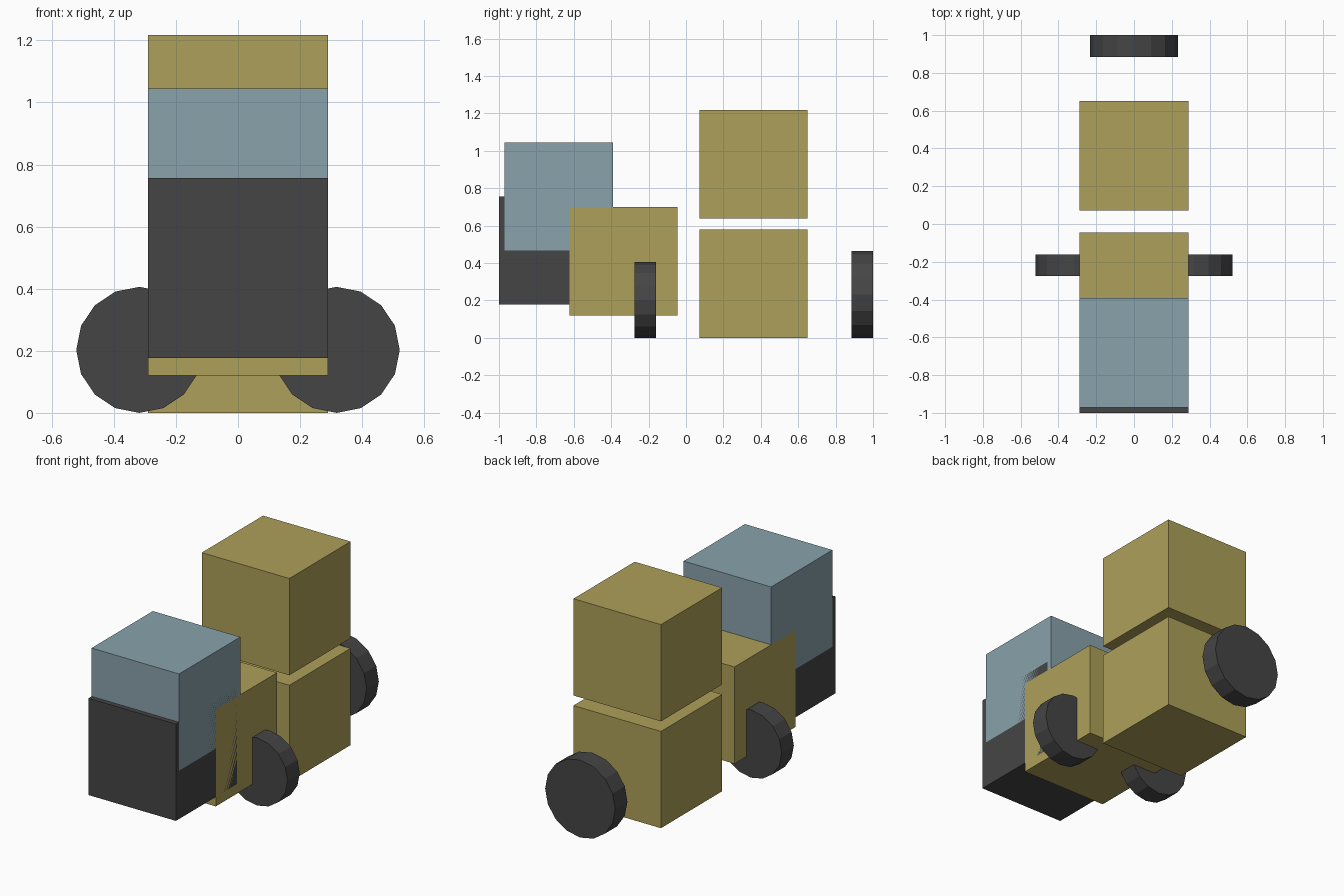
import bpy
from math import radians

if "Cube" in bpy.data.objects:
    bpy.data.objects.remove(bpy.data.objects["Cube"])


def material(name, rgb):
    m = bpy.data.materials.new(name)
    m.diffuse_color = (*rgb, 1)
    m.use_nodes = True
    m.node_tree.nodes["Principled BSDF"].inputs["Base Color"].default_value = m.diffuse_color
    return m


OCHRE = material("ochre", (0.42, 0.35, 0.10))
BLUE = material("glass_blue", (0.25, 0.36, 0.41))
DARK = material("dark_grey", (0.06, 0.06, 0.06))
SIZE = 0.579
WHEEL_WIDTH = 0.115


def block(name, y, z, mat):
    """Cube centred on x, with its bottom at z."""
    bpy.ops.mesh.primitive_cube_add(size=SIZE, location=(0, y, z + SIZE / 2))
    ob = bpy.context.object
    ob.name = name
    ob.data.materials.append(mat)


def wheel(name, x, y, radius):
    """16-sided disc facing front to back, resting on the ground."""
    bpy.ops.mesh.primitive_cylinder_add(
        vertices=16, radius=radius, depth=WHEEL_WIDTH,
        location=(x, y, radius), rotation=(radians(90), 0, 0))
    ob = bpy.context.object
    ob.name = name
    ob.data.materials.append(DARK)


# Body blocks
block("rear_body_lower", 0.361, 0.0, OCHRE)
block("rear_body_upper", 0.361, 0.639, OCHRE)
block("front_body", -0.334, 0.12, OCHRE)

# Cab window and front grille
block("cab_window", -0.681, 0.466, BLUE)
block("front_grille", -1 + SIZE / 2, 0.177, DARK)

# Side wheels and rear wheel
for side, label in ((-1, "left"), (1, "right")):
    wheel("wheel_" + label, side * 0.318, -0.218, 0.203)
wheel("rear_wheel", 0, 1 - WHEEL_WIDTH / 2, 0.232)
